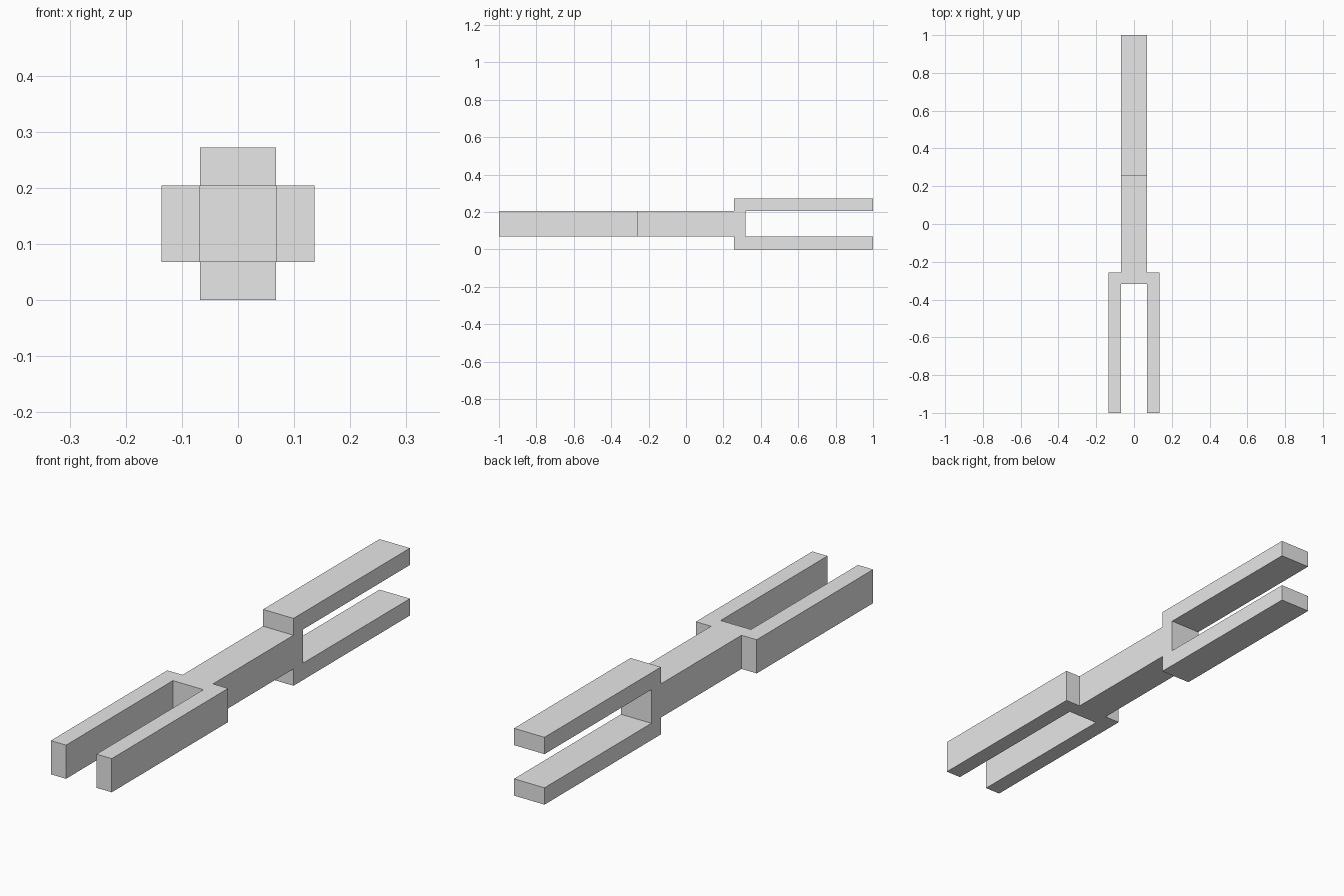
import bpy
import bmesh
from math import pi
from mathutils import Matrix, Vector

cube = bpy.data.objects.get("Cube")
if cube:
    bpy.data.objects.remove(cube, do_unlink=True)

HALF = 0.068      # half width of the square bar
OUTER = 0.136     # outer reach of the prongs
SHOULDER = 0.257  # where the prongs start
CROTCH = 0.318    # bottom of the slot between the prongs
TIP = 1.0

grey = bpy.data.materials.new("plain grey")
grey.use_nodes = True
grey.diffuse_color = (0.8, 0.8, 0.8, 1)
grey.node_tree.nodes["Principled BSDF"].inputs["Base Color"].default_value = (0.8, 0.8, 0.8, 1)


def add_fork(bm, turn):
    """Extrude a two-pronged outline that points along -y, then turn it."""
    side = [(HALF, 0), (HALF, SHOULDER), (OUTER, SHOULDER),
            (OUTER, TIP), (HALF, TIP), (HALF, CROTCH)]
    outline = side + [(-x, y) for x, y in reversed(side)]
    base = bm.faces.new([bm.verts.new((x, -y, -HALF)) for x, y in outline])
    result = bmesh.ops.extrude_face_region(bm, geom=[base], use_keep_orig=True)
    top = [v for v in result["geom"] if isinstance(v, bmesh.types.BMVert)]
    bmesh.ops.translate(bm, verts=top, vec=Vector((0, 0, 2 * HALF)))
    bmesh.ops.transform(bm, matrix=turn, verts=list(set(base.verts) | set(top)))


bm = bmesh.new()
# Front fork lies flat; back fork is reversed and stands on edge
add_fork(bm, Matrix.Identity(4))
add_fork(bm, Matrix.Rotation(pi / 2, 4, "Y") @ Matrix.Rotation(pi, 4, "Z"))

# Fuse both halves into one bar by removing the faces where they meet
inner = [f for f in bm.faces if all(abs(v.co.y) < 0.001 for v in f.verts)]
bmesh.ops.delete(bm, geom=inner, context="FACES")
bmesh.ops.remove_doubles(bm, verts=bm.verts[:], dist=0.0005)
bmesh.ops.recalc_face_normals(bm, faces=bm.faces[:])
bmesh.ops.translate(bm, verts=bm.verts[:], vec=Vector((0, 0, OUTER)))

mesh = bpy.data.meshes.new("double_fork")
bm.to_mesh(mesh)
bm.free()
mesh.materials.append(grey)
bpy.context.collection.objects.link(bpy.data.objects.new("double_fork", mesh))
